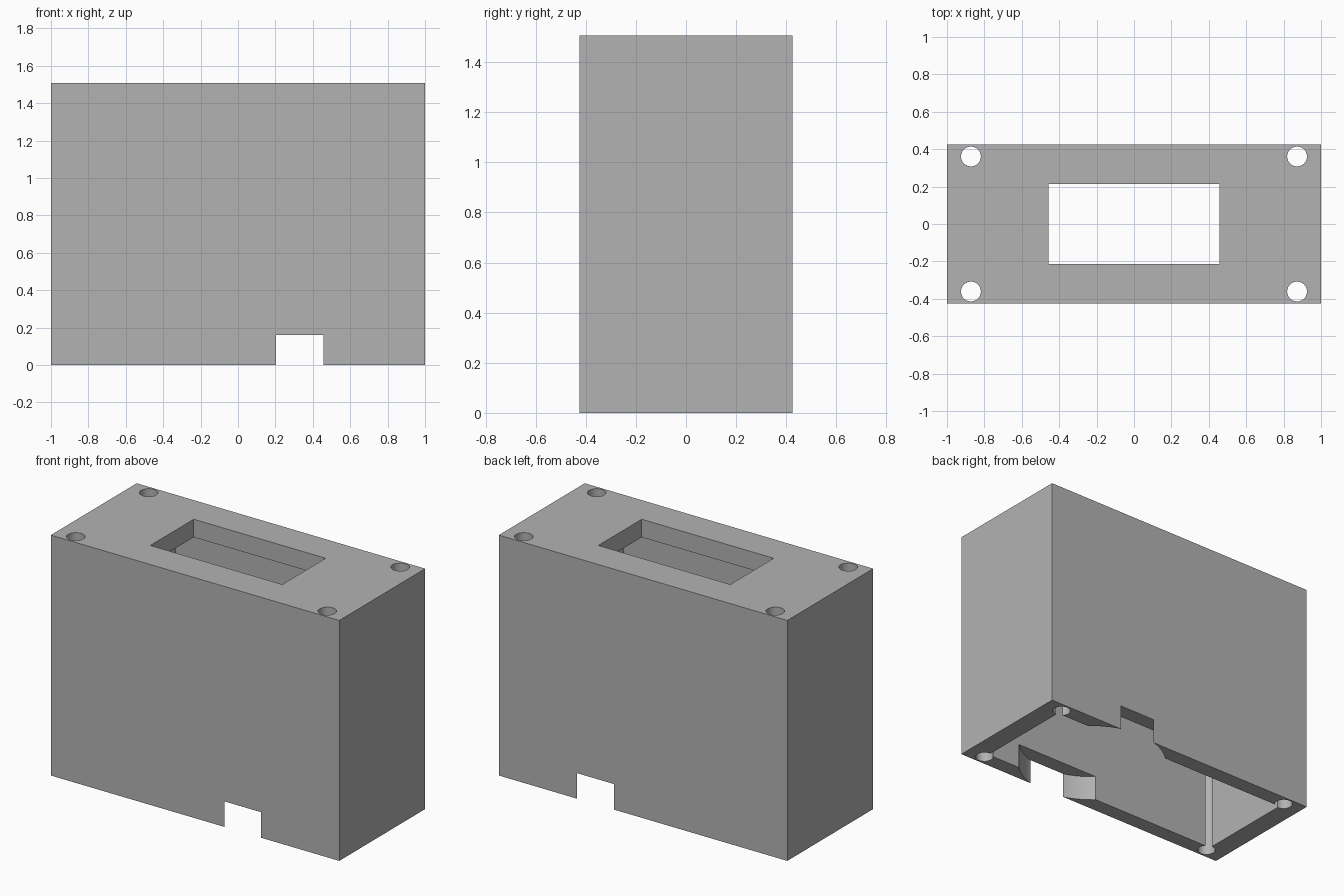
import bpy
import math

old = bpy.data.objects.get("Cube")
if old:
    bpy.data.objects.remove(old, do_unlink=True)

HEIGHT = 1.507
DEPTH = 0.85
TOP_PLATE = 0.113
STEP = 0.9        # height where the cavity narrows

grey = bpy.data.materials.new("plain grey")
grey.use_nodes = True
color = (0.45, 0.45, 0.45, 1)
grey.diffuse_color = color
grey.node_tree.nodes["Principled BSDF"].inputs["Base Color"].default_value = color


def box(name, width, depth, bottom, top):
    bpy.ops.mesh.primitive_cube_add(size=1, location=(0, 0, (bottom + top) / 2))
    ob = bpy.context.object
    ob.name = name
    ob.scale = (width, depth, top - bottom)
    bpy.ops.object.transform_apply(location=True, rotation=False, scale=True)
    return ob


def cylinder(name, x, y, radius, bottom, top, sides):
    bpy.ops.mesh.primitive_cylinder_add(vertices=sides, radius=radius, depth=top - bottom,
                                        location=(x, y, (bottom + top) / 2))
    ob = bpy.context.object
    ob.name = name
    return ob


def cut(target, cutter):
    cutter.hide_render = True
    mod = target.modifiers.new("cut", "BOOLEAN")
    mod.operation = "DIFFERENCE"
    mod.solver = "EXACT"
    mod.object = cutter
    bpy.ops.object.select_all(action="DESELECT")
    bpy.context.view_layer.objects.active = target
    target.select_set(True)
    bpy.ops.object.modifier_apply(modifier=mod.name)
    bpy.data.objects.remove(cutter, do_unlink=True)


# Outer case
case = box("enclosure_case", 2, DEPTH, 0, HEIGHT)
case.data.materials.append(grey)

# Stepped cavity, open at the bottom
cut(case, box("lower_cavity", 1.74, 0.65, -0.1, STEP))
cut(case, box("upper_cavity", 1.32, 0.65, STEP - 0.1, HEIGHT - TOP_PLATE))

# Display window in the top plate
cut(case, box("window", 0.915, 0.43, HEIGHT - 0.2, HEIGHT + 0.1))

# Round recess that breaks through the front and back walls
cut(case, cylinder("round_recess", 0.33, 0, 0.444, -0.1, 0.16, 96))

# Screw holes running the full height at the corners
for sx in (-1, 1):
    for sy in (-1, 1):
        cut(case, cylinder("screw_hole", sx * 0.872, sy * 0.361, 0.053, -0.1, HEIGHT + 0.1, 40))

bpy.ops.object.select_all(action="DESELECT")
case.select_set(True)
bpy.context.view_layer.objects.active = case
bpy.ops.object.shade_smooth_by_angle(angle=math.radians(30))
